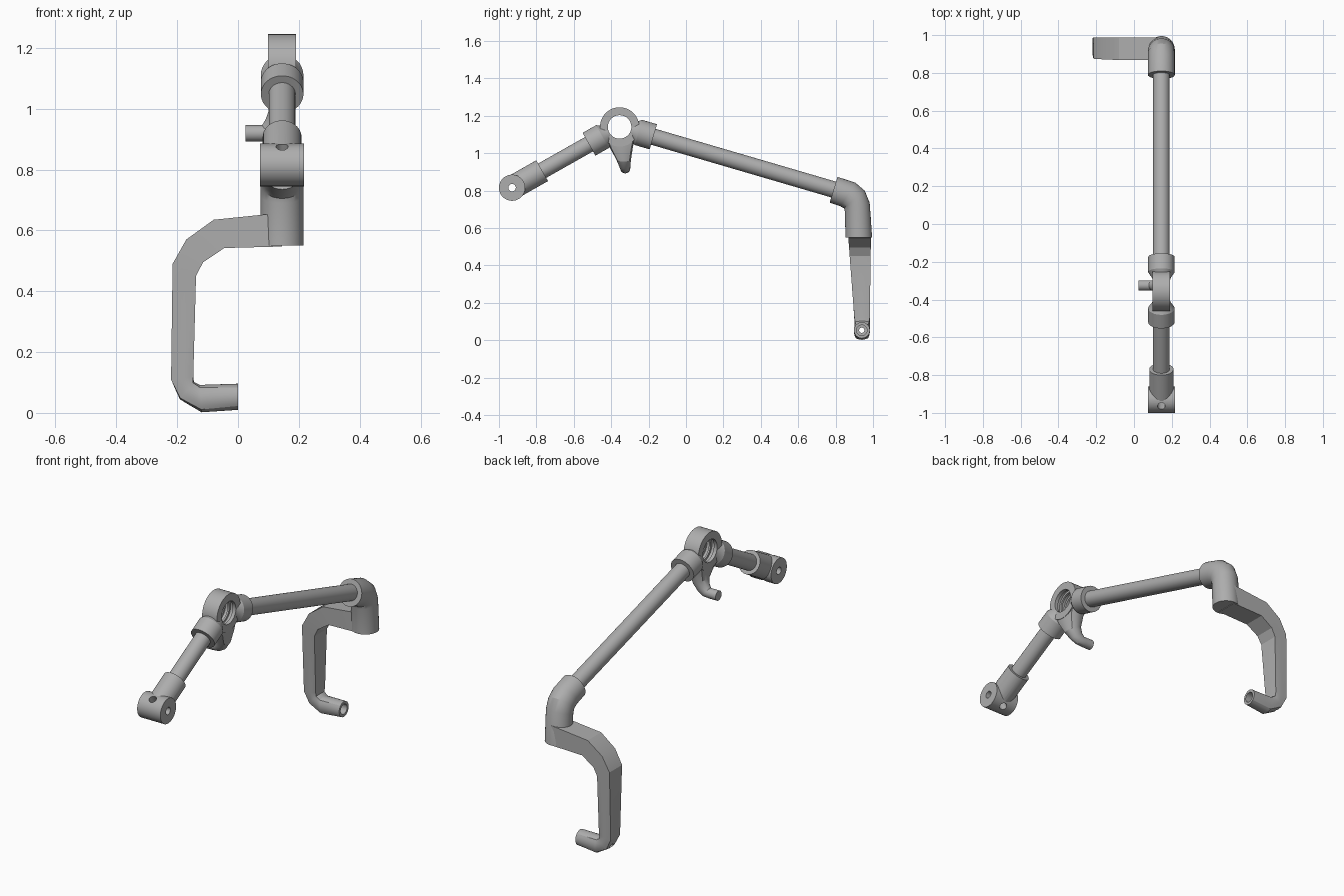
import bpy, bmesh, math
from mathutils import Vector as V

cube = bpy.data.objects.get("Cube")
if cube:
    bpy.data.objects.remove(cube, do_unlink=True)

grey = bpy.data.materials.new("plain grey")
grey.use_nodes = True
COLOUR = (0.42, 0.42, 0.42, 1)
grey.diffuse_color = COLOUR
grey.node_tree.nodes["Principled BSDF"].inputs["Base Color"].default_value = COLOUR

X = 0.145                      # centre plane of the rods
BARREL = V((X, -0.93, 0.815))
RING = V((X, -0.355, 1.14))
ELBOW = V((X, 0.79, 0.805))


def loft(name, sections, n=32):
    """Skin sections (centre, u, v, roundness): 0 is a rectangle, 1 an ellipse."""
    bm = bmesh.new()
    rows = []
    for c, u, v, k in sections:
        row = []
        for i in range(n):
            a = math.tau * i / n
            ca, sa = math.cos(a), math.sin(a)
            s = k + (1 - k) / max(abs(ca), abs(sa))
            row.append(bm.verts.new(c + u * ca * s + v * sa * s))
        rows.append(row)
    for a, b in zip(rows, rows[1:]):
        for i in range(n):
            j = (i + 1) % n
            bm.faces.new((a[i], a[j], b[j], b[i]))
    bm.faces.new(rows[0])
    bm.faces.new(rows[-1])
    bmesh.ops.recalc_face_normals(bm, faces=bm.faces)
    me = bpy.data.meshes.new(name)
    bm.to_mesh(me)
    bm.free()
    me.materials.append(grey)
    ob = bpy.data.objects.new(name, me)
    bpy.context.collection.objects.link(ob)
    return ob


def turned(name, origin, axis, profile, n=32):
    """Round part from (distance along axis, radius) pairs."""
    d = axis.normalized()
    u = d.orthogonal().normalized()
    v = d.cross(u)
    return loft(name, [(origin + d * t, u * r, v * r, 1) for t, r in profile], n)


def cut(obs, origin, axis, profile):
    """Drill a round hole through every object in obs."""
    tool = turned("hole_cutter", origin, axis, profile)
    tool.hide_render = True
    for ob in obs:
        mod = ob.modifiers.new("hole", "BOOLEAN")
        mod.operation, mod.solver, mod.object = "DIFFERENCE", "EXACT", tool
        bpy.context.view_layer.objects.active = ob
        bpy.ops.object.modifier_apply(modifier=mod.name)
    bpy.data.objects.remove(tool, do_unlink=True)


def span(outer, inner, lo, hi, k):
    """Section of the arm between two points of the x-z plane."""
    o, i = V((outer[0], 0, outer[1])), V((inner[0], 0, inner[1]))
    return ((o + i) / 2 + V((0, (lo + hi) / 2, 0)), (o - i) / 2, V((0, (hi - lo) / 2, 0)), k)


SIDE = V((1, 0, 0))
front_dir = (RING - BARREL).normalized()
back_dir = (ELBOW - RING).normalized()
front_len = (RING - BARREL).length
back_len = (ELBOW - RING).length

# Pivot barrel with its socket
barrel = turned("pivot_barrel", BARREL, SIDE, [(-0.072, 0.07), (0.072, 0.07)], 48)
socket = turned("pivot_socket", BARREL, front_dir, [(0, 0.064), (0.185, 0.064)])
cross = front_dir.cross(SIDE)
cut([barrel, socket], BARREL, SIDE, [(-0.2, 0.02), (0.2, 0.02)])
cut([barrel, socket], BARREL, cross, [(-0.2, 0.02), (0.2, 0.02)])

# Rods
turned("front_rod", BARREL, front_dir, [(0.12, 0.044), (front_len - 0.12, 0.044)])
turned("main_rod", RING, back_dir, [(0.12, 0.044), (back_len + 0.05, 0.044)])

# Ring with a collar on each side
ring = turned("ring", RING, SIDE, [(-0.046, 0.105), (0.046, 0.105)], 48)
collars = [turned(name, RING, d, [(0.05, 0.044), (0.075, 0.05), (0.105, 0.07), (0.188, 0.07)])
           for name, d in (("front_collar", -front_dir), ("back_collar", back_dir))]

# Finger curving down from the ring into a side pin
finger = loft("finger", [
    span((0.191, 1.08), (0.099, 1.08), -0.43, -0.275, 0.3),
    span((0.189, 1.02), (0.099, 1.03), -0.405, -0.285, 0.5),
    span((0.178, 0.955), (0.1, 0.99), -0.375, -0.293, 0.8),
    span((0.15, 0.915), (0.09, 0.963), -0.36, -0.297, 1),
    span((0.115, 0.895), (0.079, 0.946), -0.352, -0.298, 1),
    span((0.075, 0.892), (0.07, 0.946), -0.352, -0.298, 1),
    span((0.025, 0.892), (0.025, 0.946), -0.352, -0.298, 1)])
cut([ring, finger] + collars, RING, SIDE, [
    (-0.2, 0.063), (-0.026, 0.063), (-0.025, 0.074), (-0.006, 0.074), (-0.005, 0.063),
    (0.005, 0.063), (0.006, 0.074), (0.025, 0.074), (0.026, 0.063), (0.2, 0.063)])

# Elbow bending from the main rod down to the arm
bends = [((0.81, 0.873), (0.768, 0.735)), ((0.905, 0.842), (0.825, 0.716)),
         ((0.955, 0.8), (0.845, 0.705)), ((0.982, 0.735), (0.849, 0.69)),
         ((0.995, 0.55), (0.853, 0.55))]
loft("elbow", [((V((X, *o)) + V((X, *i))) / 2, (V((0, *o)) - V((0, *i))) / 2, SIDE * 0.071, 1)
               for o, i in bends])

# Tapering arm that ends in a round, bored tip
arm = loft("arm", [
    span((0.145, 0.658), (0.145, 0.547), 0.868, 0.988, 0),
    span((-0.08, 0.635), (-0.045, 0.542), 0.868, 0.988, 0),
    span((-0.17, 0.57), (-0.115, 0.495), 0.872, 0.988, 0),
    span((-0.215, 0.49), (-0.138, 0.45), 0.875, 0.987, 0),
    span((-0.22, 0.11), (-0.147, 0.12), 0.9, 0.983, 0),
    span((-0.192, 0.045), (-0.145, 0.102), 0.9, 0.983, 0.4),
    span((-0.12, 0.002), (-0.125, 0.092), 0.898, 0.983, 0.7),
    span((0, 0.01), (0, 0.096), 0.898, 0.983, 1)])
cut([arm], V((0, 0.94, 0.053)), -SIDE,
    [(-0.05, 0.028), (0.08, 0.028), (0.081, 0.014), (0.3, 0.014)])

# Smooth shading with sharp edges kept
for ob in bpy.context.collection.objects:
    if ob.type == "MESH" and ob.data.materials and ob.data.materials[0] == grey:
        bpy.ops.object.select_all(action="DESELECT")
        ob.select_set(True)
        bpy.context.view_layer.objects.active = ob
        bpy.ops.object.shade_smooth_by_angle(angle=math.radians(25))
